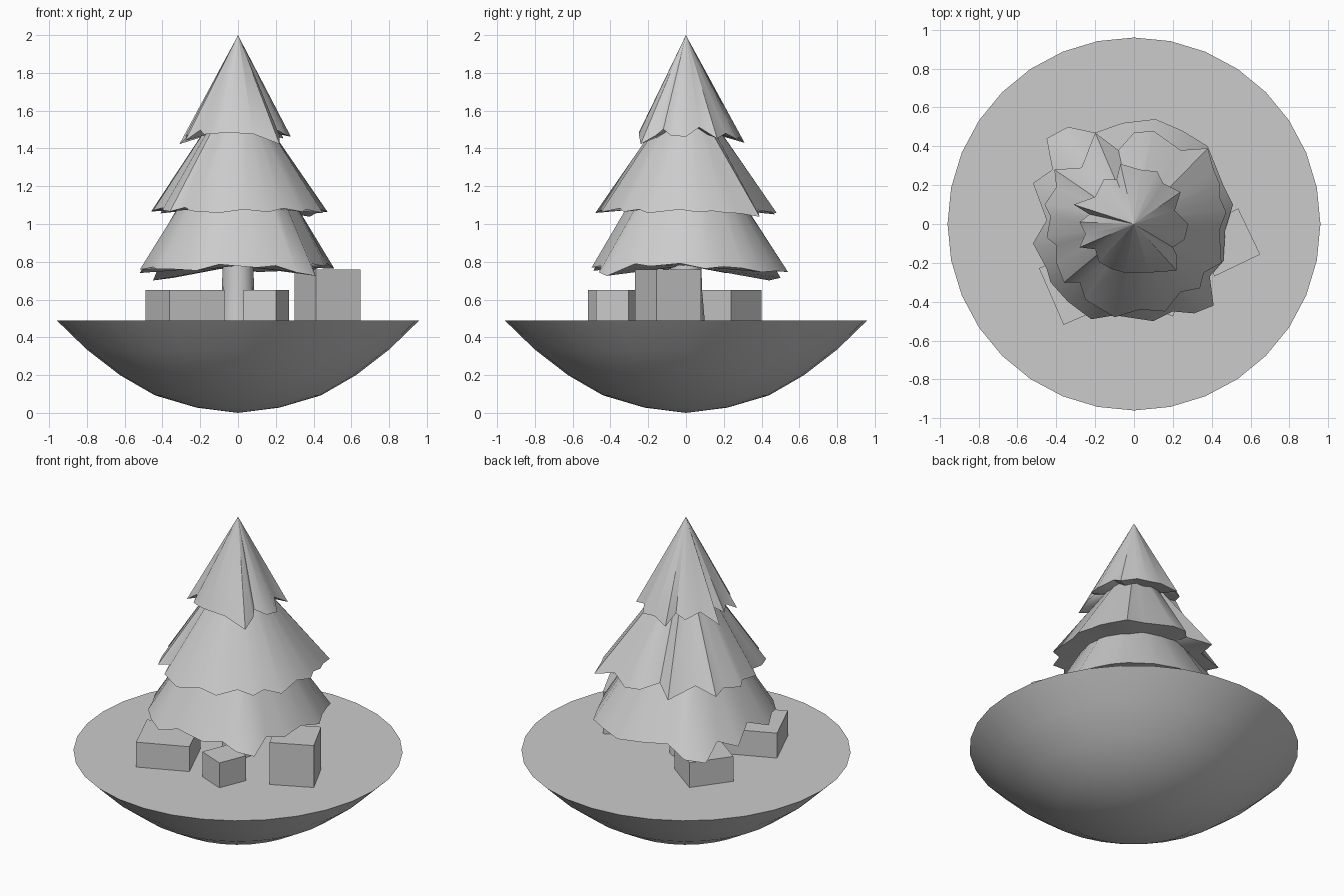
import bpy, bmesh
from math import cos, sin, atan2, hypot, pi, radians
from mathutils import Matrix

if "Cube" in bpy.data.objects:
    bpy.data.objects.remove(bpy.data.objects["Cube"])


def finish(name, bm, angle=None):
    bmesh.ops.recalc_face_normals(bm, faces=bm.faces)
    me = bpy.data.meshes.new(name)
    bm.to_mesh(me)
    bm.free()
    ob = bpy.data.objects.new(name, me)
    bpy.context.collection.objects.link(ob)
    if angle:
        bpy.ops.object.select_all(action='DESELECT')
        ob.select_set(True)
        bpy.context.view_layer.objects.active = ob
        bpy.ops.object.shade_smooth_by_angle(angle=radians(angle))
    return ob


def loft(name, rings, start, end, angle):
    """Skin rings of points, closing both ends with a fan to a centre point."""
    bm = bmesh.new()
    loops = [[bm.verts.new(p) for p in r] for r in rings]
    n = len(loops[0])
    for a, b in zip(loops, loops[1:]):
        for i in range(n):
            j = (i + 1) % n
            bm.faces.new((a[i], a[j], b[j], b[i]))
    for loop, z in ((loops[0], start), (loops[-1], end)):
        c = bm.verts.new((0, 0, z))
        for i in range(n):
            bm.faces.new((loop[i], loop[(i + 1) % n], c))
    return finish(name, bm, angle)


def circle(r, z, n):
    return [(r * cos(2 * pi * i / n), r * sin(2 * pi * i / n), z) for i in range(n)]


# Rounded base with flat top
profile = [(.22, .028), (.44, .093), (.625, .20), (.80, .335), (.96, .49)]
loft("base", [circle(r, z, 32) for r, z in profile], 0, .49, 35)

# Trunk
loft("trunk", [circle(.10, .48, 16), circle(.085, .65, 16), circle(.08, .85, 16)],
     .48, .85, 40)


# Jagged foliage layers: longer points droop lower
def foliage(name, outline, z0, droop, top_r, top_z, apex, cap):
    low = [(x, y, z0 - droop * hypot(x, y)) for x, y in outline]
    high = []
    for x, y in outline:
        a = atan2(y, x)
        high.append((top_r * cos(a), top_r * sin(a), top_z))
    loft(name, [low, high], cap, apex, 40)


bottom = [(.51, .10), (.46, .20), (.42, .30), (.38, .40), (.25, .48), (.11, .54),
          (-.06, .52), (-.20, .47), (-.34, .50), (-.45, .44), (-.42, .28),
          (-.52, .21), (-.45, .02), (-.52, -.10), (-.45, -.23), (-.43, -.30),
          (-.34, -.40), (-.22, -.49), (-.10, -.47), (.10, -.50), (.20, -.45),
          (.31, -.46), (.41, -.42), (.39, -.27), (.46, -.19), (.47, -.03)]
middle = [(.475, .06), (.44, .14), (.44, .21), (.41, .28), (.38, .39), (.24, .38),
          (.10, .48), (0, .47), (-.08, .38), (-.20, .47), (-.27, .29),
          (-.41, .28), (-.40, .19), (-.46, .10), (-.43, .04), (-.45, -.07),
          (-.40, -.11), (-.40, -.20), (-.36, -.30), (-.28, -.30), (-.25, -.39),
          (-.10, -.48), (.03, -.44), (.16, -.45), (.24, -.35), (.34, -.33),
          (.36, -.25), (.45, -.20), (.44, -.03)]
top = [(.28, 0), (.21, .07), (.24, .165), (.15, .21), (.12, .27), (.03, .28),
       (-.07, .31), (-.09, .23), (-.155, .23), (-.20, .14), (-.31, .10),
       (-.23, .05), (-.28, .01), (-.25, -.05), (-.28, -.12), (-.20, -.13),
       (-.18, -.195), (-.12, -.23), (-.05, -.25), (.08, -.25), (.22, -.24),
       (.22, -.16), (.20, -.12), (.26, -.08)]
foliage("foliage_bottom", bottom, 1.06, .57, .30, 1.12, 1.15, .78)
foliage("foliage_middle", middle, 1.24, .37, .155, 1.53, 1.56, 1.10)
foliage("foliage_top", top, 1.70, .85, .005, 1.99, 2.0, 1.52)


# Gift boxes
def box(name, x, y, side, height, turn):
    bm = bmesh.new()
    m = (Matrix.Translation((x, y, .49 + height / 2))
         @ Matrix.Rotation(radians(turn), 4, 'Z')
         @ Matrix.Diagonal((side, side, height, 1)))
    bmesh.ops.create_cube(bm, size=1, matrix=m)
    finish(name, bm)


box("gift_left", -.28, -.31, .318, .16, 23.5)
box("gift_front", .15, -.355, .185, .16, -22.4)
box("gift_right", .475, -.095, .262, .27, 25.6)
box("gift_back", -.275, .21, .27, .16, 53.6)
